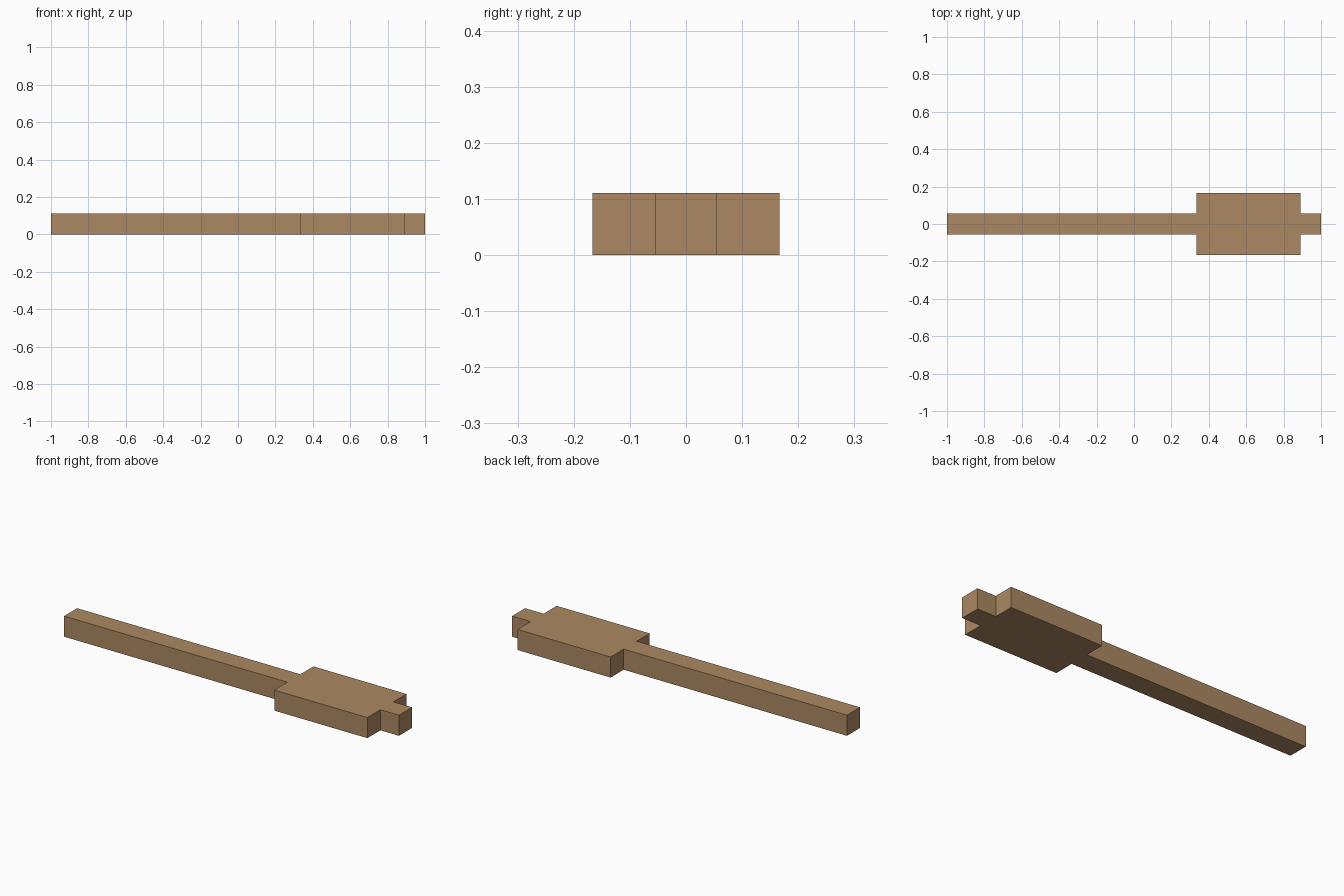
import bpy, bmesh

cube = bpy.data.objects.get("Cube")
if cube:
    bpy.data.objects.remove(cube, do_unlink=True)

U = 1 / 9  # the design sits on a grid of 18 units along x

# One flat wood colour
wood = bpy.data.materials.new("wood_brown")
wood.use_nodes = True
colour = (0.41, 0.25, 0.122, 1)
wood.diffuse_color = colour
bsdf = next(n for n in wood.node_tree.nodes if n.type == 'BSDF_PRINCIPLED')
bsdf.inputs["Base Color"].default_value = colour
bsdf.inputs["Roughness"].default_value = 0.9

# Half outline (x, half width) in grid units: long handle, wide head, short tip
half = [(-9, 0.5), (3, 0.5), (3, 1.5), (8, 1.5), (8, 0.5), (9, 0.5)]
outline = [(x, -w) for x, w in half] + [(x, w) for x, w in reversed(half)]

# Extrude the mirrored outline upward into one solid paddle
bm = bmesh.new()
base = bm.faces.new([bm.verts.new((x * U, y * U, 0)) for x, y in outline])
top = bmesh.ops.extrude_face_region(bm, geom=[base], use_keep_orig=True)
bmesh.ops.translate(bm, vec=(0, 0, U),
                    verts=[v for v in top["geom"] if isinstance(v, bmesh.types.BMVert)])
bmesh.ops.recalc_face_normals(bm, faces=bm.faces)

mesh = bpy.data.meshes.new("wooden_paddle")
bm.to_mesh(mesh)
bm.free()
mesh.materials.append(wood)
bpy.context.collection.objects.link(bpy.data.objects.new("wooden_paddle", mesh))
